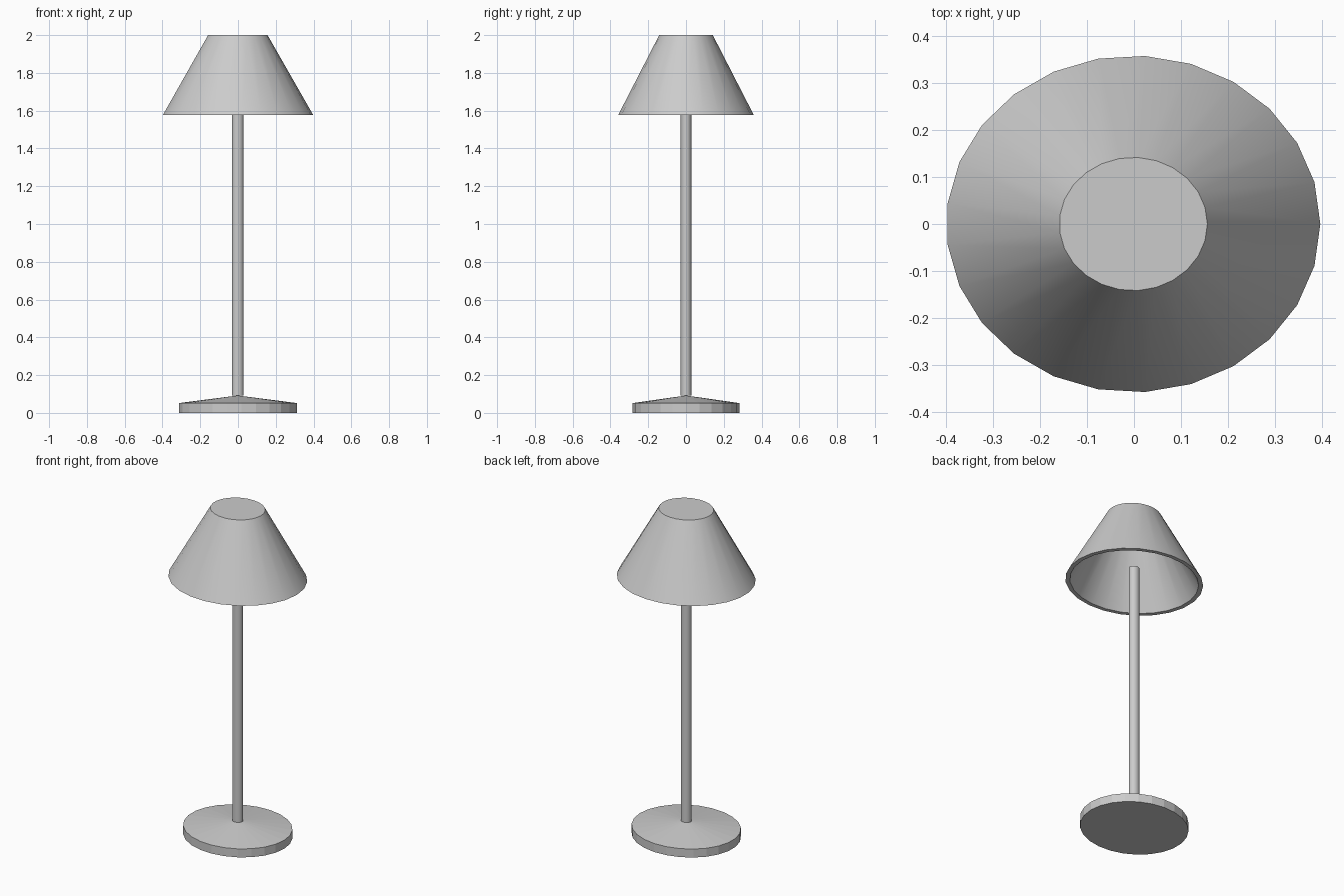
import bpy, bmesh, math

SIDES = 25
SQUASH = 0.9       # plan is a slightly flattened circle
CENTRE_X = -0.0015

cube = bpy.data.objects.get("Cube")
if cube:
    bpy.data.objects.remove(cube, do_unlink=True)

grey = bpy.data.materials.new("light_grey")
grey.use_nodes = True
colour = (0.6, 0.6, 0.6, 1)
grey.diffuse_color = colour
for node in grey.node_tree.nodes:
    if node.type == "BSDF_PRINCIPLED":
        node.inputs["Base Color"].default_value = colour


def lathe(name, profile, smooth):
    """Turn a (radius, height) profile into a closed oval solid."""
    bm = bmesh.new()
    rings = []
    for r, z in profile:
        if r == 0:
            rings.append([bm.verts.new((CENTRE_X, 0, z))])
            continue
        angles = [math.tau * i / SIDES for i in range(SIDES)]
        rings.append([bm.verts.new((CENTRE_X + r * math.cos(a),
                                    SQUASH * r * math.sin(a), z)) for a in angles])
    for low, high in zip(rings, rings[1:]):
        for i in range(SIDES):
            j = (i + 1) % SIDES
            if len(high) == 1:
                bm.faces.new((low[i], low[j], high[0]))
            else:
                bm.faces.new((low[i], low[j], high[j], high[i]))
    # Flat caps on open ends
    if len(rings[0]) > 1:
        bm.faces.new(rings[0][::-1])
    if len(rings[-1]) > 1:
        bm.faces.new(rings[-1])
    bmesh.ops.recalc_face_normals(bm, faces=bm.faces)
    mesh = bpy.data.meshes.new(name)
    bm.to_mesh(mesh)
    bm.free()
    mesh.materials.append(grey)
    obj = bpy.data.objects.new(name, mesh)
    bpy.context.collection.objects.link(obj)
    if smooth:
        bpy.ops.object.select_all(action="DESELECT")
        obj.select_set(True)
        bpy.context.view_layer.objects.active = obj
        bpy.ops.object.shade_smooth_by_angle(angle=math.radians(30))
    return obj


# Disc foot rising to a shallow point
lathe("base", [(0.314, 0), (0.314, 0.052), (0, 0.092)], False)

# Straight pole ending inside the shade
lathe("pole", [(0.031, 0.091), (0.031, 1.665)], True)

# Hollow shade: inner ceiling, inner wall, rim, outer wall, closed top
lathe("shade", [(0.147, 1.975), (0.373, 1.578), (0.399, 1.578), (0.158, 2.0)], True)
